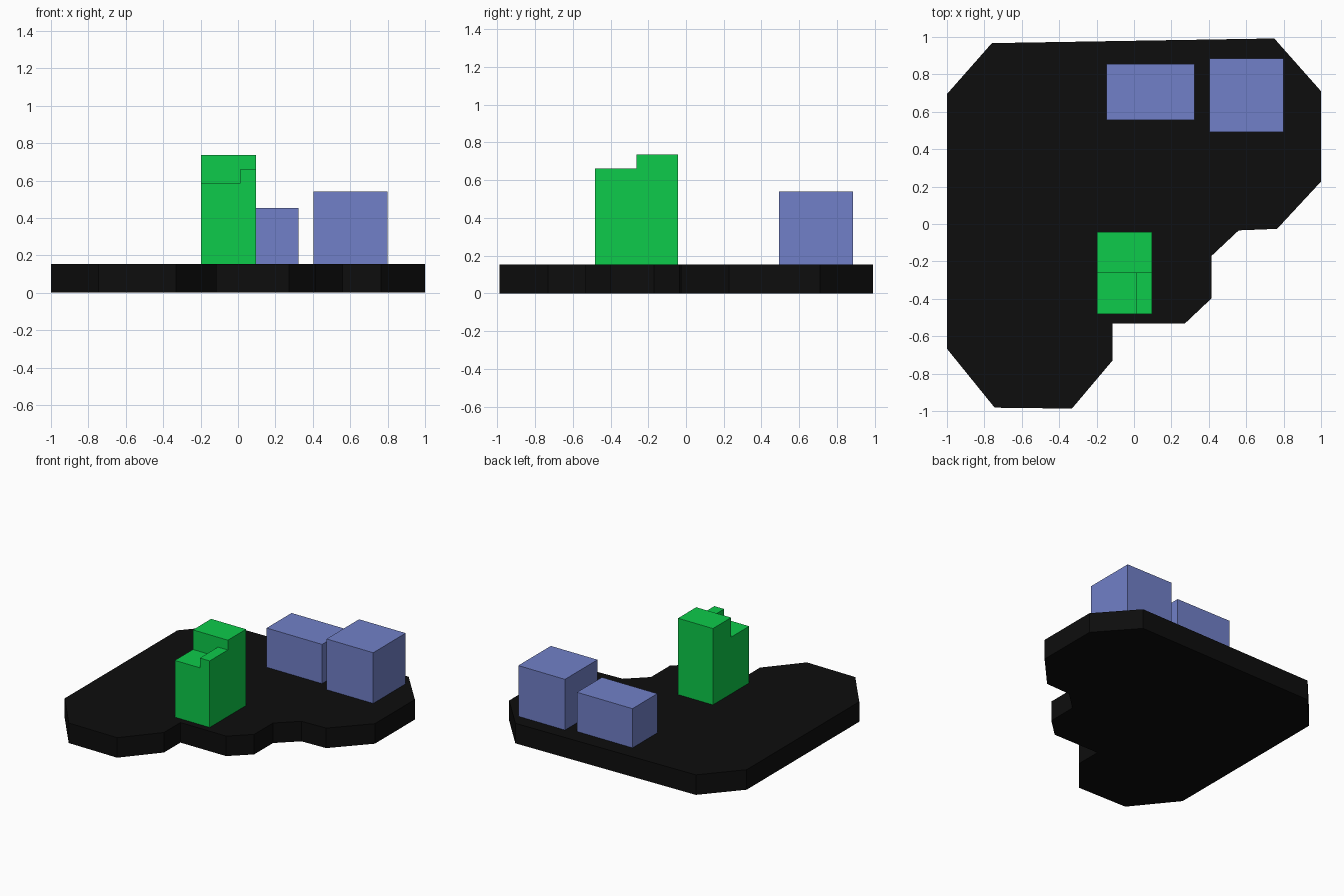
import bpy
import bmesh

if "Cube" in bpy.data.objects:
    bpy.data.objects.remove(bpy.data.objects["Cube"])


def material(name, rgb):
    m = bpy.data.materials.new(name)
    m.diffuse_color = (*rgb, 1.0)
    m.use_nodes = True
    m.node_tree.nodes["Principled BSDF"].inputs["Base Color"].default_value = m.diffuse_color
    return m


BLACK = material("black base", (0.004, 0.004, 0.004))
GREEN = material("green", (0.004, 0.597, 0.069))
BLUE = material("soft blue", (0.165, 0.216, 0.578))


def prism(name, outline, z0, z1, mat):
    """Extrude a closed xy outline from z0 up to z1."""
    bm = bmesh.new()
    face = bm.faces.new([bm.verts.new((x, y, z0)) for x, y in outline])
    top = bmesh.ops.extrude_face_region(bm, geom=[face])["geom"]
    verts = [g for g in top if isinstance(g, bmesh.types.BMVert)]
    bmesh.ops.translate(bm, verts=verts, vec=(0, 0, z1 - z0))
    bmesh.ops.recalc_face_normals(bm, faces=bm.faces)
    mesh = bpy.data.meshes.new(name)
    bm.to_mesh(mesh)
    bm.free()
    mesh.materials.append(mat)
    obj = bpy.data.objects.new(name, mesh)
    bpy.context.collection.objects.link(obj)
    return obj


def box(name, x0, x1, y0, y1, z0, z1, mat):
    return prism(name, [(x0, y0), (x1, y0), (x1, y1), (x0, y1)], z0, z1, mat)


def cut(obj, cutter):
    """Subtract the cutter and keep it as a hidden helper."""
    mod = obj.modifiers.new("cut", 'BOOLEAN')
    mod.operation = 'DIFFERENCE'
    mod.solver = 'EXACT'
    mod.object = cutter
    cutter.hide_render = True
    cutter.hide_viewport = True


GROUND = 0.153

# Base slab with stepped front right corner
prism("base_slab", [
    (-1, 0.695), (-0.76, 0.967), (0.75, 0.992), (1, 0.71), (1, 0.227),
    (0.765, -0.026), (0.56, -0.034), (0.415, -0.17), (0.415, -0.397),
    (0.272, -0.532), (-0.115, -0.532), (-0.115, -0.73), (-0.332, -0.987),
    (-0.745, -0.982), (-1, -0.667)], 0, GROUND, BLACK)

# Two low blocks at the back
box("low_block", -0.146, 0.323, 0.555, 0.856, GROUND, 0.453, BLUE)
box("square_block", 0.405, 0.8, 0.492, 0.885, GROUND, 0.541, BLUE)

# Tower: full box with its front stepped down to two heights
tower = box("stepped_tower", -0.198, 0.097, -0.481, -0.042, GROUND, 0.737, GREEN)
cut(tower, box("upper_step_cutter", -0.5, 0.5, -0.7, -0.262, 0.662, 0.9, GREEN))
cut(tower, box("lower_step_cutter", -0.5, 0.014, -0.7, -0.262, 0.587, 0.8, GREEN))
